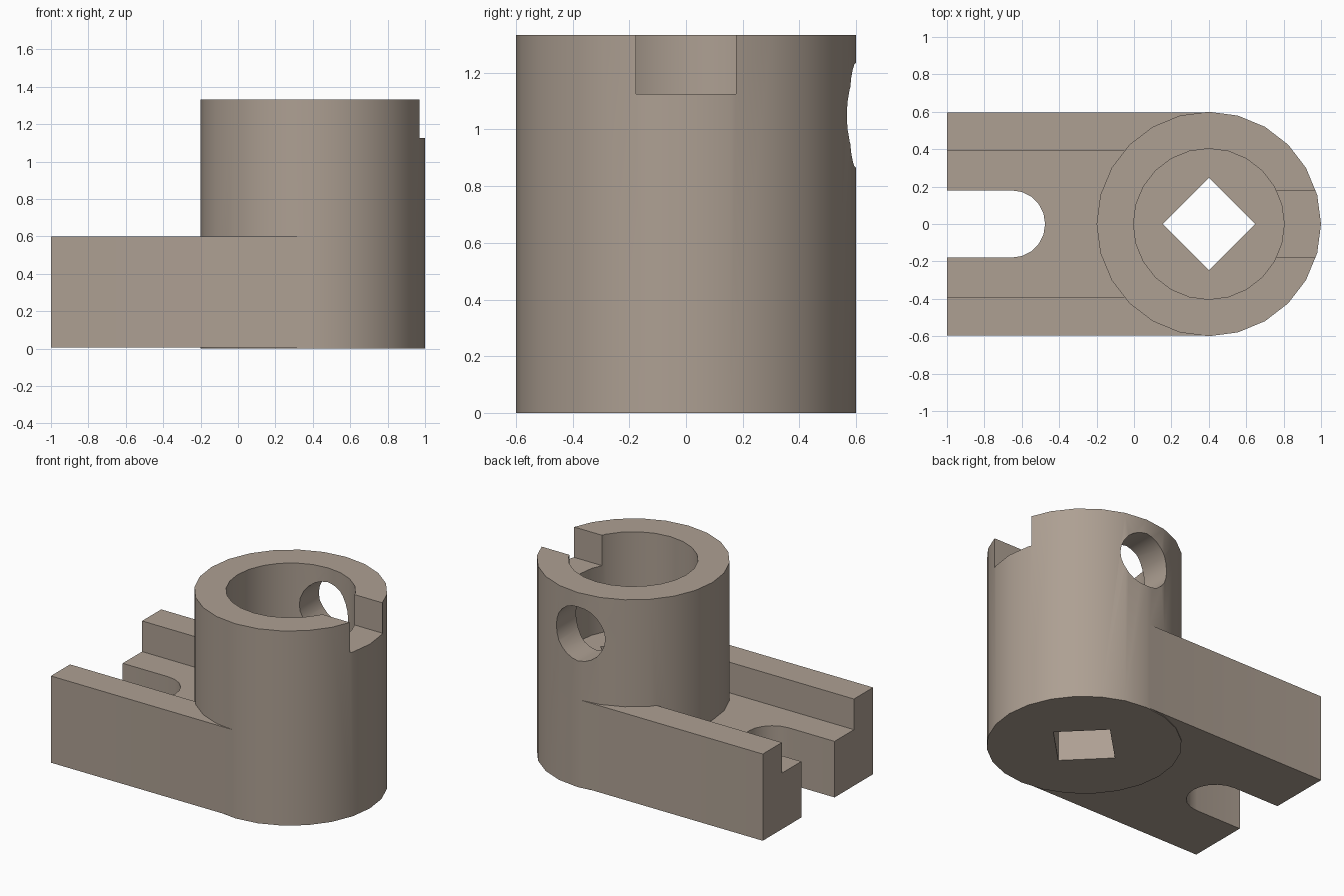
import bpy, bmesh, math

if "Cube" in bpy.data.objects:
    bpy.data.objects.remove(bpy.data.objects["Cube"], do_unlink=True)

mat = bpy.data.materials.new("warm grey")
mat.use_nodes = True
COLOUR = (0.42, 0.35, 0.29, 1)
mat.diffuse_color = COLOUR
mat.node_tree.nodes["Principled BSDF"].inputs["Base Color"].default_value = COLOUR


def prism(name, outline, start, end, axis="z"):
    """Extrude a 2D outline along z (xy outline), x (yz outline) or y (xz outline)."""
    place = {"z": lambda a, b, c: (a, b, c),
             "x": lambda a, b, c: (c, a, b),
             "y": lambda a, b, c: (a, c, b)}[axis]
    bm = bmesh.new()
    low = [bm.verts.new(place(a, b, start)) for a, b in outline]
    high = [bm.verts.new(place(a, b, end)) for a, b in outline]
    bm.faces.new(low)
    bm.faces.new(high)
    n = len(outline)
    for i in range(n):
        j = (i + 1) % n
        bm.faces.new((low[i], low[j], high[j], high[i]))
    bmesh.ops.recalc_face_normals(bm, faces=bm.faces)
    mesh = bpy.data.meshes.new(name)
    bm.to_mesh(mesh)
    bm.free()
    mesh.materials.append(mat)
    obj = bpy.data.objects.new(name, mesh)
    bpy.context.collection.objects.link(obj)
    return obj


def arc(cx, cy, r, n, start=0.0, sweep=360.0):
    """Points on a circle, or on an arc including both ends."""
    count = n if sweep == 360 else n + 1
    angles = [math.radians(start + sweep * i / n) for i in range(count)]
    return [(cx + r * math.cos(a), cy + r * math.sin(a)) for a in angles]


def rect(a0, a1, b0, b1):
    return [(a0, b0), (a1, b0), (a1, b1), (a0, b1)]


def combine(target, other, operation):
    mod = target.modifiers.new(operation, "BOOLEAN")
    mod.operation = operation
    mod.solver = "EXACT"
    mod.object = other
    bpy.context.view_layer.objects.active = target
    bpy.ops.object.modifier_apply(modifier=mod.name)
    bpy.data.objects.remove(other, do_unlink=True)


CX, TOP = 0.4, 1.333

# Upright barrel
body = prism("slotted_clamp_body", arc(CX, 0, 0.6, 24), 0, TOP)

# Arm with a channel along its top
W, C = 0.597, 0.39
arm = prism("arm", [(-W, 0.006), (W, 0.006), (W, 0.6), (C, 0.6),
                    (C, 0.39), (-C, 0.39), (-C, 0.6), (-W, 0.6)],
            -1.0, CX, "x")
combine(body, arm, "UNION")

# Round-ended slot, bore, square hole, side hole and rim notch
cutters = [
    prism("slot_cutter", [(-1.2, -0.18)] + arc(-0.655, 0, 0.18, 10, -90, 180)
          + [(-1.2, 0.18)], -0.2, 0.8),
    prism("bore_cutter", arc(CX, 0, 0.403, 24), 0.667, 1.6),
    prism("square_hole_cutter", arc(CX, 0, 0.247, 4), -0.2, 0.9),
    prism("side_hole_cutter", arc(CX, 1.05, 0.185, 24), 0.1, 0.9, "y"),
    prism("notch_cutter", rect(0.5, 1.2, -0.176, 0.176), 1.125, 1.6),
]
for cutter in cutters:
    combine(body, cutter, "DIFFERENCE")

# Smooth round walls, sharp rims
bpy.ops.object.select_all(action="DESELECT")
body.select_set(True)
bpy.context.view_layer.objects.active = body
bpy.ops.object.shade_smooth_by_angle(angle=math.radians(30))
